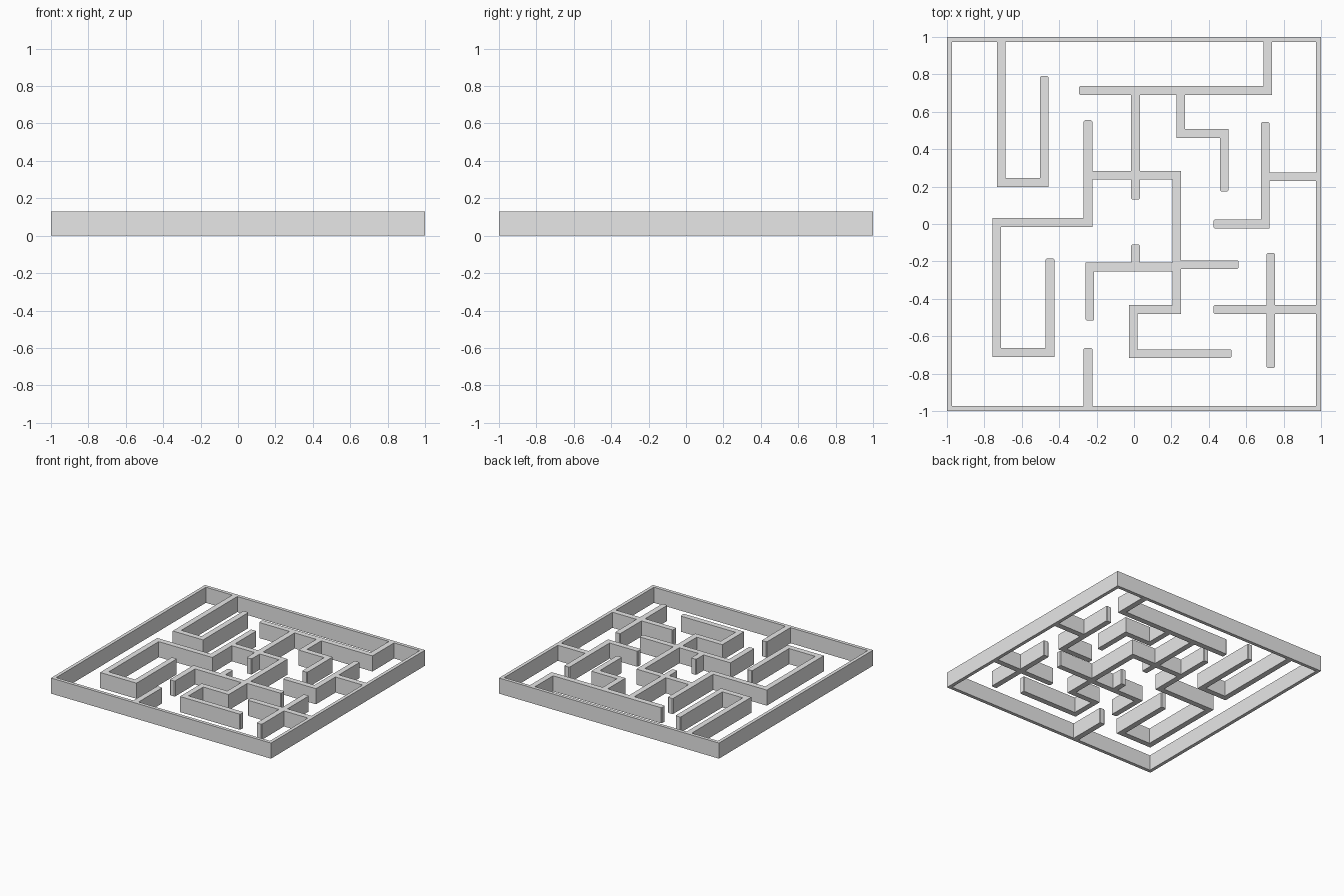
import bpy
import bmesh
from mathutils import Vector

HEIGHT = 0.128
HALF = 0.023        # half thickness of the inner walls
CHAMFER = 0.006     # softened corners on free wall ends
RIM = 0.014         # half thickness of the outer frame
EDGE = 1 - 2 * RIM  # inner face of the outer frame

cube = bpy.data.objects.get("Cube")
if cube:
    bpy.data.objects.remove(cube, do_unlink=True)

grey = bpy.data.materials.new("wall_grey")
grey.use_nodes = True
grey.diffuse_color = (0.8, 0.8, 0.8, 1)
grey.node_tree.nodes["Principled BSDF"].inputs["Base Color"].default_value = (0.8, 0.8, 0.8, 1)


def make_object(name, bm):
    bmesh.ops.recalc_face_normals(bm, faces=bm.faces)
    mesh = bpy.data.meshes.new(name)
    bm.to_mesh(mesh)
    bm.free()
    mesh.materials.append(grey)
    obj = bpy.data.objects.new(name, mesh)
    bpy.context.collection.objects.link(obj)
    return obj


def extrude_up(bm, faces):
    result = bmesh.ops.extrude_face_region(bm, geom=faces)
    top = [v for v in result["geom"] if isinstance(v, bmesh.types.BMVert)]
    bmesh.ops.translate(bm, verts=top, vec=(0, 0, HEIGHT))


def end_cap(point, direction, side, free):
    """Outline points closing a wall end, from its left side to its right."""
    if not free:
        return [point + side * HALF, point - side * HALF]
    back = point - direction * CHAMFER
    inset = HALF - CHAMFER
    return [back + side * HALF, point + side * inset,
            point - side * inset, back - side * HALF]


def wall(name, path, free_start=False, free_end=True):
    """Mitred wall that follows a right-angled path."""
    pts = [Vector(p) for p in path]
    dirs = [(b - a).normalized() for a, b in zip(pts, pts[1:])]
    sides = [Vector((-d.y, d.x)) for d in dirs]
    mitres = [(p, (s + t) * HALF) for p, s, t in zip(pts[1:], sides, sides[1:])]
    outline = [p + m for p, m in mitres]
    outline += end_cap(pts[-1], dirs[-1], sides[-1], free_end)
    outline += [p - m for p, m in reversed(mitres)]
    outline += end_cap(pts[0], -dirs[0], -sides[0], free_start)
    bm = bmesh.new()
    face = bm.faces.new([bm.verts.new((p.x, p.y, 0)) for p in outline])
    extrude_up(bm, [face])
    return make_object(name, bm)


# Square outer frame, open at top and bottom
bm = bmesh.new()
corners = [(-1, -1), (1, -1), (1, 1), (-1, 1)]
outer, inner = ([bm.verts.new((x * r, y * r, 0)) for x, y in corners] for r in (1, EDGE))
ring = [bm.faces.new((outer[i - 1], outer[i], inner[i], inner[i - 1])) for i in range(4)]
extrude_up(bm, ring)
make_object("outer_frame", bm)

# Back walls
wall("back_right_hook", [(-0.71, EDGE), (-0.71, 0.222), (-0.48, 0.222), (-0.48, 0.79)])
wall("back_left_bar", [(0.715, EDGE), (0.715, 0.714), (-0.294, 0.714)])
wall("back_step", [(0.25, 0.691), (0.25, 0.484), (0.483, 0.484), (0.483, 0.174)])

# Central spine, broken where the centre wall crosses it
CROSS = 0.261
wall("spine_upper", [(0.008, 0.691), (0.008, CROSS + HALF)], free_end=False)
wall("spine_lower", [(0.008, CROSS - HALF), (0.008, 0.131)])

# Long winding walls
wall("right_winding_wall", [(-0.246, 0.555), (-0.246, 0.008), (-0.733, 0.008),
                            (-0.733, -0.687), (-0.449, -0.687), (-0.449, -0.185)], True)
wall("centre_winding_wall", [(-0.223, CROSS), (0.229, CROSS), (0.229, -0.457),
                             (-0.003, -0.457), (-0.003, -0.693), (0.521, -0.693)])

# Branches off the centre wall
wall("centre_hook", [(0.206, -0.23), (-0.236, -0.23), (-0.236, -0.516)])
wall("centre_stub", [(0.008, -0.207), (0.008, -0.11)])
wall("centre_branch", [(0.252, -0.217), (0.559, -0.217)])

# Left side walls
wall("left_hook", [(0.702, 0.545), (0.702, 0), (0.425, 0)], True)
wall("left_hook_link", [(0.725, 0.253), (EDGE, 0.253)], free_end=False)
POST = 0.731
wall("left_cross_post", [(POST, -0.155), (POST, -0.77)], True)
wall("left_cross_inner_arm", [(POST - HALF, -0.457), (0.425, -0.457)])
wall("left_cross_outer_arm", [(POST + HALF, -0.457), (EDGE, -0.457)], free_end=False)

# Front stub
wall("front_stub", [(-0.246, -EDGE), (-0.246, -0.663)])
